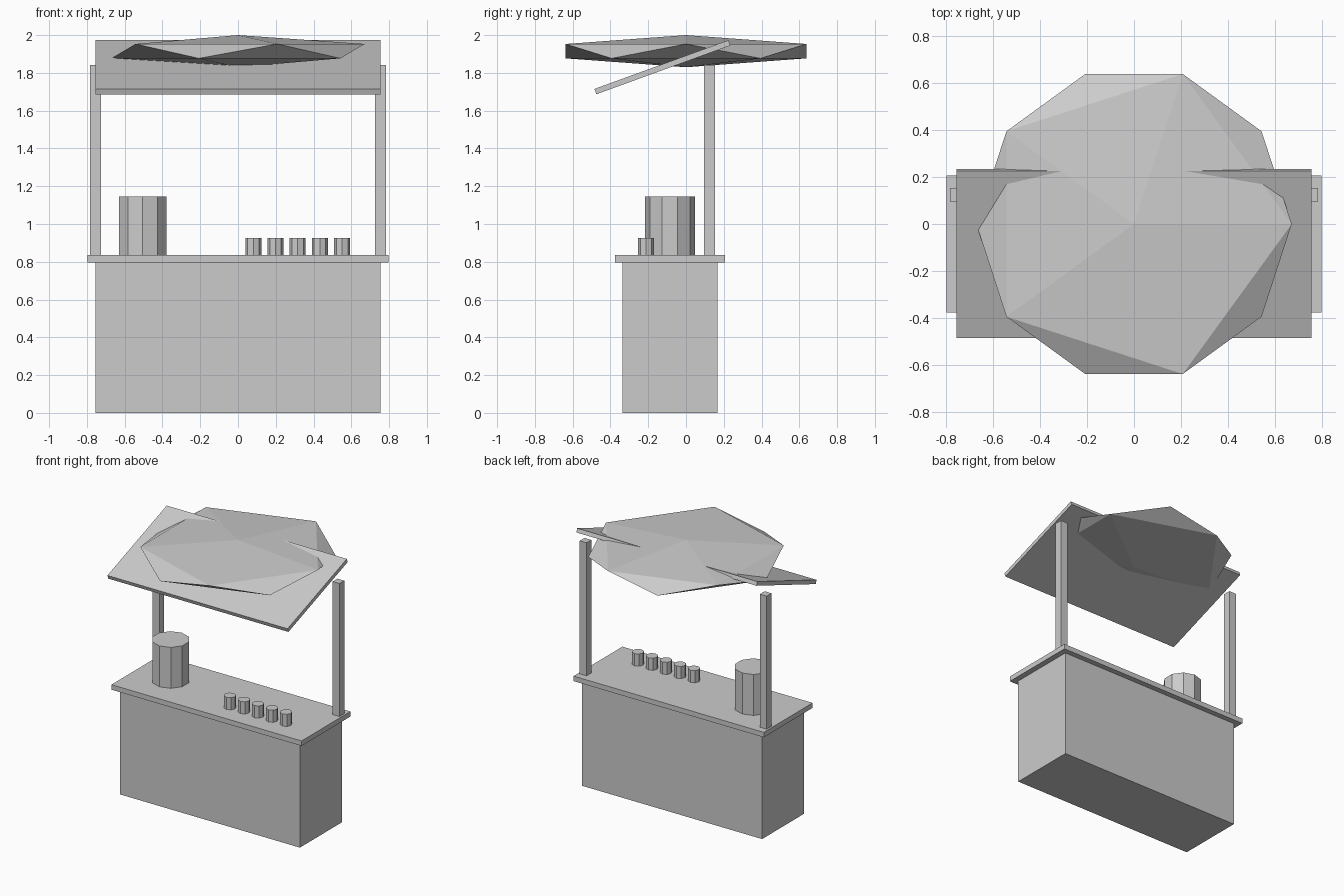
import bpy
from math import radians

cube = bpy.data.objects.get("Cube")
if cube:
    bpy.data.objects.remove(cube, do_unlink=True)

# One plain grey for the whole stand
grey = bpy.data.materials.new("plain grey")
grey.use_nodes = True
colour = (0.6, 0.6, 0.6, 1)
grey.diffuse_color = colour
grey.node_tree.nodes["Principled BSDF"].inputs["Base Color"].default_value = colour


def finish(name):
    ob = bpy.context.object
    ob.name = name
    ob.data.materials.append(grey)
    return ob


def box(name, centre, size, tilt=0):
    bpy.ops.mesh.primitive_cube_add(size=1, location=centre, rotation=(radians(tilt), 0, 0))
    ob = finish(name)
    ob.scale = size
    return ob


def can(name, x, y, base, radius, height, sides):
    bpy.ops.mesh.primitive_cylinder_add(vertices=sides, radius=radius, depth=height,
                                        location=(x, y, base + height / 2))
    return finish(name)


COUNTER_TOP = 0.835

# Stall body and counter
box("stall_body", (0, -0.085, 0.4), (1.51, 0.504, 0.8))
box("counter", (0, -0.085, 0.816), (1.594, 0.584, 0.038))

# Roof posts
for side, x in (("left", 0.755), ("right", -0.755)):
    box(side + "_post", (x, 0.125, 1.339), (0.057, 0.057, 1.008))

# Sloping roof board
box("roof", (0, -0.125, 1.83), (1.51, 0.755, 0.03), tilt=20)

# Flattened faceted canopy
bpy.ops.mesh.primitive_ico_sphere_add(subdivisions=1, radius=1, location=(0, 0, 1.915))
finish("canopy").scale = (0.75, 0.75, 0.085)

# Pot and row of cups on the counter
can("pot", -0.505, -0.085, COUNTER_TOP, 0.132, 0.31, 10)
for i in range(5):
    can(f"cup_{i + 1}", 0.081 + i * 0.1175, -0.212, COUNTER_TOP, 0.0425, 0.092, 8)
